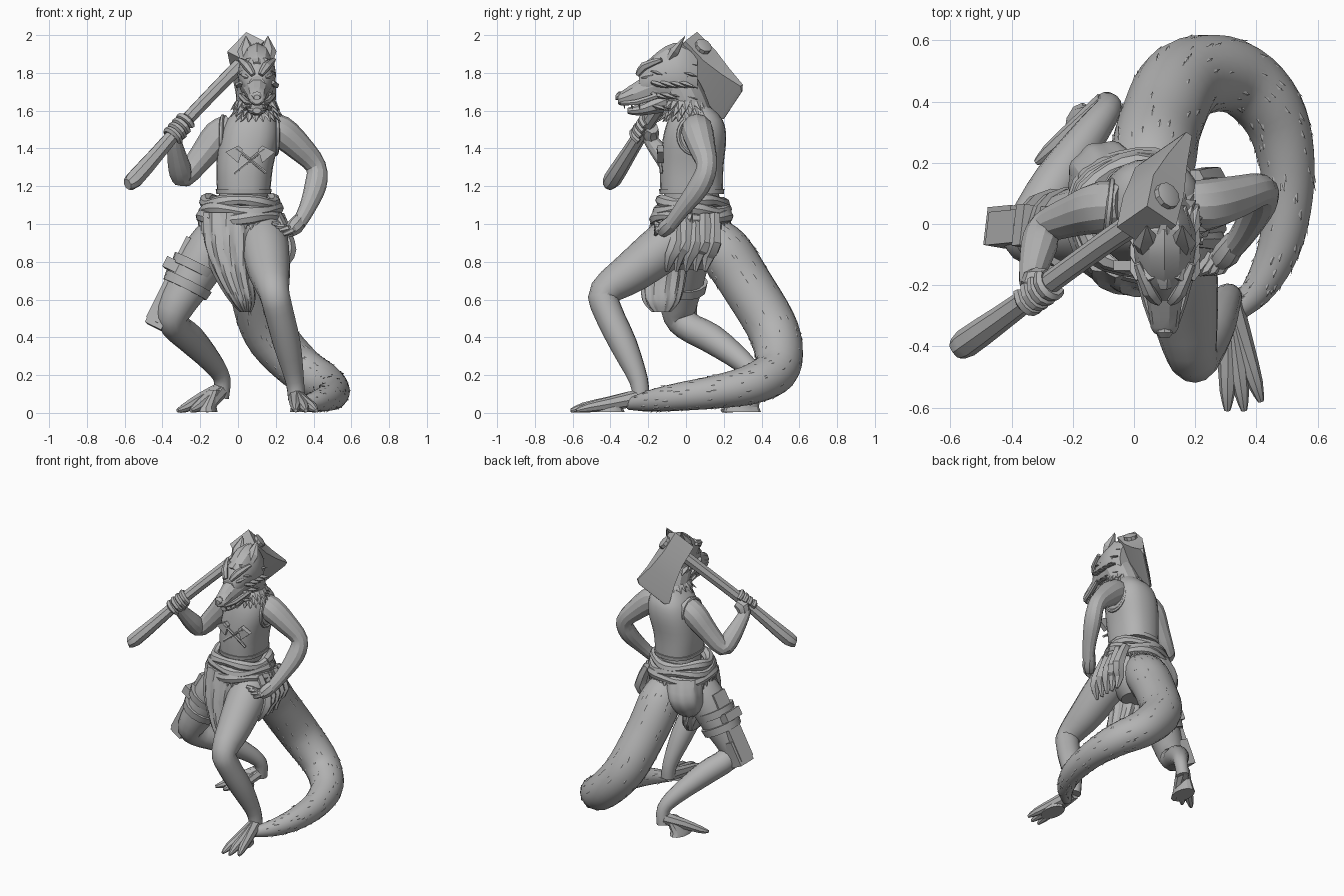
import bpy, math, random
from mathutils import Vector as V

random.seed(4)
grey = bpy.data.materials.new("stone grey")
grey.diffuse_color = (0.45, 0.45, 0.45, 1)


def mesh(name, verts, faces):
    me = bpy.data.meshes.new(name)
    me.from_pydata([tuple(v) for v in verts], [], faces)
    me.materials.append(grey)
    ob = bpy.data.objects.new(name, me)
    bpy.context.collection.objects.link(ob)
    return ob


def skin(name, rings):
    """Bridge equal rings of points, capping both ends."""
    n, m = len(rings[0]), len(rings)
    faces = [(i * n + j, i * n + (j + 1) % n, (i + 1) * n + (j + 1) % n, (i + 1) * n + j)
             for i in range(m - 1) for j in range(n)]
    faces += [tuple(reversed(range(n))), tuple(range((m - 1) * n, m * n))]
    return mesh(name, [p for r in rings for p in r], faces)


def spline(pts, steps):
    """Catmull-Rom through tuples of any length."""
    if steps < 2:
        return pts
    out = []
    for i in range(len(pts) - 1):
        p0, p1, p2 = pts[max(i - 1, 0)], pts[i], pts[i + 1]
        p3 = pts[min(i + 2, len(pts) - 1)]
        for s in range(steps):
            t = s / steps
            out.append([b + .5 * t * (c - a + t * (2 * a - 5 * b + 4 * c - d + t * (3 * (b - c) + d - a)))
                        for a, b, c, d in zip(p0, p1, p2, p3)])
    return out + [list(pts[-1])]


def tube(name, pts, n=12, steps=3, flat=1.0):
    """Round limb along (x, y, z, radius) points."""
    pts = spline(pts, steps)
    c = [V(p[:3]) for p in pts]
    rings, side = [], None
    for i, p in enumerate(pts):
        d = (c[min(i + 1, len(c) - 1)] - c[max(i - 1, 0)]).normalized()
        if side is None:
            side = d.cross(V((0, 0, 1)) if abs(d.z) < .9 else V((0, 1, 0)))
        side = (side - d * side.dot(d)).normalized()
        up = side.cross(d)
        r = max(p[3], .002)
        rings.append([c[i] + (side * math.cos(a) - up * math.sin(a) * flat) * r
                      for a in (2 * math.pi * k / n for k in range(n))])
    return skin(name, rings)


def loft(name, pts, n=24, steps=3, axis="z", ripple=0, folds=9, power=1.0):
    """Stack of ellipses (x, y, z, half width, half depth) along z or y."""
    rings = []
    for x, y, z, a, b in spline(pts, steps):
        ring = []
        for k in range(n):
            t = 2 * math.pi * k / n
            f = 1 + ripple * math.sin(folds * t + z * 9)
            u = math.copysign(abs(math.cos(t)) ** power, math.cos(t)) * a * f
            v = math.copysign(abs(math.sin(t)) ** power, math.sin(t)) * b * f
            ring.append((x + u, y + v, z) if axis == "z" else (x - u, y, z + v))
        rings.append(ring)
    return skin(name, rings)


def spike(name, base, tip, r, flat=.5, n=5):
    b, t = V(base), V(tip)
    return tube(name, [(*b, r * .7), (*b.lerp(t, .35), r), (*t, .002)], n, 1, flat)


def box(name, centre, u, v, w):
    c = V(centre)
    s = [(-1, -1), (1, -1), (1, 1), (-1, 1)]
    return skin(name, [[c + u * i + v * j + w * k for i, j in s] for k in (-1, 1)])


# torso with vest, hem and armhole trims
loft("vest", [(.03, .03, 1.16, .14, .165), (.035, .03, 1.3, .15, .168), (.06, .045, 1.45, .158, .168),
              (.075, .05, 1.55, .135, .145), (.09, .04, 1.62, .08, .09)], power=.82)
loft("vest_hem", [(.03, .03, 1.16, .145, .17), (.03, .03, 1.185, .148, .173)], steps=1, power=.82)
loft("waist", [(.02, .03, 1.08, .13, .15), (.03, .03, 1.17, .13, .145)], steps=1)
for s, cx in ((-1, -.08), (1, .2)):
    tube("armhole_trim", [(cx - s * .01 * math.cos(t * math.pi / 5), .05 + .09 * math.cos(t * math.pi / 5),
                           1.47 + .1 * math.sin(t * math.pi / 5), .012) for t in range(11)], 6, 2)

# crossed hatchets on the chest
for s in (-1, 1):
    tube("hatchet_shaft", [(.065 - s * .085, -.13, 1.27, .009), (.065 + s * .075, -.147, 1.4, .009)], 6, 1)
    d, e = V((s * .76, 0, .65)), V((s * .65, 0, -.76))
    p = V((.065 + s * .065, -.14, 1.39))
    skin("hatchet_blade", [[p + d * a + e * b + V((0, y, 0)) for a, b in
                            ((-.015, -.02), (.015, -.02), (.045, .05), (-.045, .05))] for y in (-.012, .02)])

# neck and fur collar
tube("neck", [(.085, .05, 1.54, .1), (.095, 0, 1.66, .105), (.1, -.05, 1.76, .1)])
for row in range(3):
    for k in range(20):
        a = 2 * math.pi * (k + row / 2) / 20
        d, r = V((math.cos(a), math.sin(a), 0)), random.uniform(.12, .15)
        spike("collar_tuft", V((.095, 0, 1.66 - .03 * row)) + d * .085, V((.095, 0, 1.6 - .03 * row)) + d * r, .025)

# wolf head: skull, muzzle, jaw, nose
loft("skull", [(.1, -.25, 1.725, .045, .06), (.1, -.2, 1.765, .078, .1), (.1, -.11, 1.785, .098, .155),
               (.1, -.02, 1.79, .1, .17), (.1, .06, 1.77, .07, .13)], 12, 2, "y")
loft("muzzle", [(.1, -.36, 1.66, .028, .025), (.1, -.34, 1.665, .045, .04), (.1, -.26, 1.695, .056, .065),
                (.1, -.15, 1.74, .085, .09)], 10, 2, "y")
loft("jaw", [(.1, -.31, 1.6, .022, .015), (.1, -.285, 1.6, .038, .024), (.1, -.22, 1.612, .055, .038),
             (.1, -.1, 1.66, .075, .07)], 10, 2, "y")
loft("nose", [(.1, -.372, 1.67, .016, .014), (.1, -.355, 1.68, .028, .022), (.1, -.33, 1.685, .02, .016)], 8, 1, "y")
for s in (-1, 1):
    x = lambda v: .1 + s * v
    spike("ear", (x(.055), -.09, 1.87), (x(.058), -.005, 1.995), .048, .6, 6)
    tube("brow", [(x(.02), -.255, 1.79, .014), (x(.05), -.22, 1.835, .024), (x(.09), -.13, 1.87, .012)], 6, 2)
    tube("eye", [(x(.045), -.235, 1.775, .006), (x(.06), -.21, 1.782, .015), (x(.08), -.175, 1.79, .006)], 6, 2)
    tube("lip", [(x(.03), -.345, 1.64, .01), (x(.055), -.26, 1.645, .016), (x(.085), -.15, 1.68, .016)], 6, 2)
    for f in range(3):
        spike("fang", (x(.035 + .008 * f), -.33 + .04 * f, 1.645), (x(.035 + .008 * f), -.325 + .04 * f, 1.61), .009)
    for k in range(20):
        y, z = -.18 + .05 * (k % 4), 1.63 + .06 * (k // 4)
        w = .098 - .02 * abs(k // 4 - 2)
        spike("cheek_fur", (x(w - .02), y, z), (x(w + .012), y + .09, z - .03), .03)
for k in range(4):
    spike("crown_fur", (.1, -.21 + .05 * k, 1.85 + .027 * k), (.1, -.12 + .05 * k, 1.9 + .022 * k), .03)

# long axe resting on the shoulder
tube("axe_handle", [(-.585, -.415, 1.21, .03), (-.55, -.39, 1.235, .048), (-.43, -.305, 1.37, .042),
                    (-.3, -.21, 1.52, .037), (-.1, -.065, 1.73, .038), (.1, .07, 1.93, .044)], 8, 2)
u = V((.62, .43, .65)).normalized()
b = V((.16, .71, -.63))
b = (b - u * b.dot(u)).normalized()
t = u.cross(b)
hub = V((.055, .055, 1.885))
skin("axe_head", [[hub + b * d + V((0, 0, -k)) + u * i * w + t * j * h
                   for i, j in ((-1, -1), (1, -1), (1, 1), (-1, 1))]
                  for d, w, h, k in ((-.085, .08, .062, 0), (.05, .08, .065, .015), (.15, .1, .04, .045),
                                     (.245, .135, .012, .08), (.262, .11, .003, .085))])
p = hub + u * .09
tube("axe_cap", [(*(p - u * .04), .045), (*(p + u * .005), .045), (*(p + u * .01), .03)], 10, 1)

# gripping arm
tube("gripping_arm", [(-.03, .06, 1.51, .075), (-.105, .055, 1.465, .085), (-.19, .03, 1.36, .07), (-.285, -.01, 1.25, .056),
                      (-.31, -.07, 1.3, .06), (-.335, -.17, 1.42, .042), (-.335, -.2, 1.47, .036)])
g = V((-.31, -.217, 1.5))
h1 = u.cross(V((0, 0, 1))).normalized()
h2 = h1.cross(u)
tube("gripping_palm", [(-.335, -.18, 1.44, .035), (-.32, -.19, 1.485, .048), (-.28, -.18, 1.51, .035)], 8, 2)
for k in range(4):
    c = g + u * (.036 * k - .055)
    tube("gripping_finger", [(*(c + (h1 * math.cos(a) + h2 * math.sin(a)) * .046), .02 - .002 * abs(j - 2))
                             for j, a in ((j, j * .85 - .9 + .12 * k) for j in range(5))], 6, 2)

# arm with its hand on the hip
tube("hip_arm", [(.15, .06, 1.51, .075), (.225, .06, 1.49, .085), (.325, .085, 1.405, .072), (.412, .11, 1.305, .055),
                 (.41, .07, 1.2, .058), (.365, -.02, 1.08, .044), (.32, -.08, 1.0, .038)])
tube("hip_palm", [(.335, -.05, 1.03, .036), (.3, -.1, .985, .045), (.27, -.13, .955, .03)], 8, 2)
for k in range(4):
    tube("hip_finger", [(.31 - .022 * k, -.1, .99 - .01 * k, .018), (.285 - .025 * k, -.15, .965 + .01 * k, .017),
                        (.24 - .02 * k, -.16, .945 + .02 * k, .01)], 6, 2)

# furry rolled belt
for i in range(3):
    tube("belt_roll", [(.01 + (.182 + .012 * i) * math.cos(a), .03 + (.165 + .012 * i) * math.sin(a),
                        1.115 - .042 * i + .012 * math.sin(3 * a + i * 2), .034 + .006 * math.sin(5 * a + i))
                       for a in (2 * math.pi * k / 24 for k in range(25))], 8, 1)
for k in range(44):
    a = 2 * math.pi * k / 44
    d = V((math.cos(a) * .2, math.sin(a) * .19, 0))
    spike("belt_tuft", V((.01, .03, 1.05)) + d, V((.01, .03, random.uniform(.96, 1.0))) + d * 1.1, .022)

# hips, draped cloth and back drape
loft("hips", [(.01, .03, 1.1, .17, .15), (.01, .03, .98, .2, .17), (.02, .04, .86, .19, .16), (.02, .05, .76, .1, .1)])
loft("front_drape", [(-.04, -.06, 1.06, .15, .11), (-.045, -.09, .9, .14, .12), (-.025, -.115, .74, .105, .115),
                     (.02, -.13, .6, .07, .1), (.04, -.13, .535, .03, .05)], 48, 4, ripple=.055, folds=12)
loft("back_drape", [(-.06, .12, 1.05, .13, .1), (-.09, .15, .92, .125, .12), (-.1, .13, .82, .1, .1),
                    (-.1, .1, .76, .04, .05)], 40, 3, ripple=.035)
for k in range(5):
    tube("side_fold", [(.2 + .015 * (k % 2), -.05 + .05 * k, 1.05, .03), (.26, -.05 + .05 * k, .9, .042),
                       (.265 - .01 * k, -.08 + .05 * k, .83 + .02 * (k % 2), .035), (.23, -.1 + .05 * k, .75, .01)], 6, 2)

# planted leg
tube("front_leg", [(.11, .02, .98, .12), (.14, -.1, .89, .13), (.165, -.28, .75, .112), (.19, -.43, .64, .083),
                   (.215, -.415, .54, .078), (.26, -.33, .36, .073), (.3, -.25, .17, .05), (.31, -.24, .07, .045)], 14)
# bent leg
tube("rear_leg", [(-.07, .02, .96, .12), (-.15, .0, .86, .13), (-.25, -.02, .7, .115), (-.34, -.04, .54, .092),
                  (-.335, -.0, .465, .078), (-.25, .14, .39, .078), (-.14, .3, .27, .058), (-.085, .375, .18, .045),
                  (-.09, .39, .08, .042)], 14)


def foot(heel, toes, name, rise):
    h = V(heel)
    for k, toe in enumerate(toes):
        e = V(toe)
        m, q = h.lerp(e, .45), h.lerp(e, .82)
        tube(name + "_toe", [(h.x, h.y, rise, .045), (m.x, m.y, rise * .62, .036), (q.x, q.y, .028, .026),
                             (e.x, e.y, .012, .01)], 8, 2)
        spike(name + "_claw", (q.x, q.y, .04), (e.x, e.y, .006), .015)
    c = sum((V(q) for q in toes), V((0, 0, 0))) / len(toes)
    m = h.lerp(c, .5)
    loft(name + "_ball", [(m.x, m.y, .004, .06, .1), (m.x, m.y, .03, .055, .09), (*h.lerp(c, .25).xy, rise, .035, .05)], 12, 1)


foot((.31, -.25, 0), [(.305, -.61, 0), (.36, -.61, 0), (.415, -.58, 0)], "front_foot", .08)
foot((-.09, .39, 0), [(-.32, .2, 0), (-.25, .19, 0), (-.17, .22, 0)], "rear_foot", .12)

# thigh holster and straps
ax = V((-.2, -.02, -.4)).normalized()
out = V((-.86, .15, .43)).normalized()
out = (out - ax * out.dot(ax)).normalized()
sd = ax.cross(out)
box("holster", V((-.34, -.01, .7)), out * .038, sd * .055, ax * .24)
box("holster_pouch", V((-.405, -.01, .53)), out * .048, sd * .062, ax * .085)
box("holster_flap", V((-.335, -.01, .775)), out * .05, sd * .068, ax * .03)
for c in (V((-.27, -.02, .675)), V((-.225, -.015, .77))):
    tube("thigh_strap", [(*(c - ax * .025), .135), (*(c + ax * .025), .128)], 14, 1)

# thick tail sweeping round to the front
path = [(.05, .1, .95, .11), (.06, .2, .86, .14), (.085, .32, .68, .138), (.16, .465, .43, .135), (.32, .485, .245, .122),
        (.45, .37, .16, .108), (.502, .18, .115, .09), (.485, -.04, .085, .074), (.415, -.2, .062, .055), (.32, -.3, .045, .03)]
tube("tail", path, 18, 5)
fine = spline(path, 20)
# scattered scales on the tail
for k in range(240):
    i = random.randrange(12, len(fine) - 12)
    c, d = V(fine[i][:3]), (V(fine[i + 1][:3]) - V(fine[i][:3])).normalized()
    n = V([random.gauss(0, 1) for _ in range(3)])
    n = (n - d * n.dot(d)).normalized()
    q, r, w = c + n * fine[i][3] * .99, random.uniform(.012, .022), d.cross(n)
    mesh("tail_scale", [q - d * r, q + w * r * .4, q - w * r * .4, q + d * r + n * .006],
         [(0, 1, 3), (0, 3, 2), (1, 2, 3), (0, 2, 1)])

# soft shading with crisp edges
for ob in bpy.context.collection.objects:
    ob.select_set(True)
    bpy.context.view_layer.objects.active = ob
bpy.ops.object.shade_smooth_by_angle(angle=math.radians(28))
